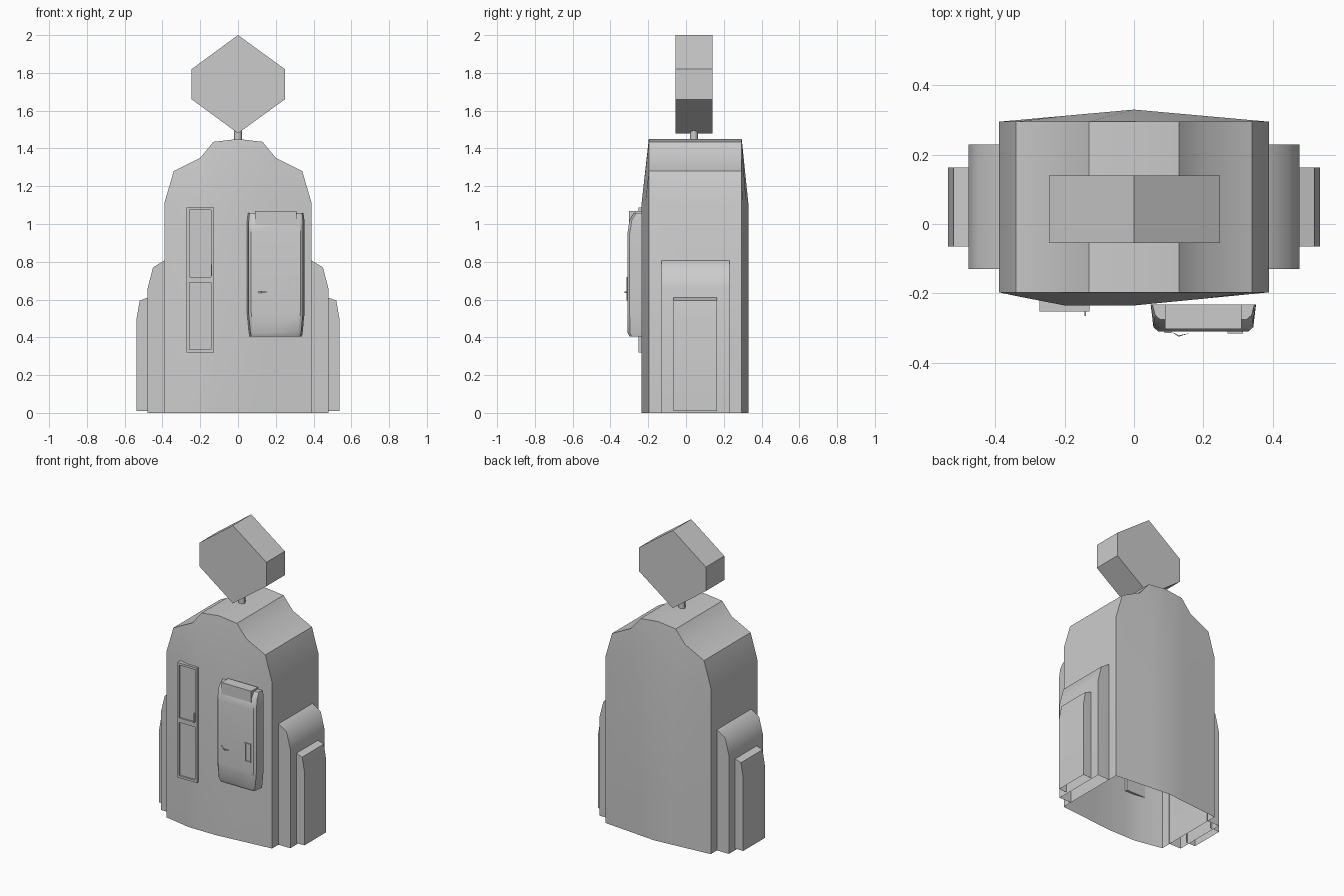
import bpy, bmesh, math

if "Cube" in bpy.data.objects:
    bpy.data.objects.remove(bpy.data.objects["Cube"])


def make(name, verts, faces, smooth=None, merge=True):
    me = bpy.data.meshes.new(name)
    bm = bmesh.new()
    vs = [bm.verts.new(v) for v in verts]
    for f in faces:
        bm.faces.new([vs[i] for i in f])
    if merge:
        bmesh.ops.remove_doubles(bm, verts=bm.verts, dist=0.0005)
        bmesh.ops.dissolve_degenerate(bm, edges=bm.edges, dist=0.0005)
    bmesh.ops.recalc_face_normals(bm, faces=bm.faces)
    bm.to_mesh(me)
    bm.free()
    ob = bpy.data.objects.new(name, me)
    bpy.context.collection.objects.link(ob)
    if smooth:
        bpy.ops.object.select_all(action='DESELECT')
        bpy.context.view_layer.objects.active = ob
        ob.select_set(True)
        bpy.ops.object.shade_smooth_by_angle(angle=math.radians(smooth))
    return ob


def box(name, x0, x1, y0, y1, z0, z1):
    v = [(x, y, z) for z in (z0, z1) for x, y in ((x0, y0), (x1, y0), (x1, y1), (x0, y1))]
    f = [(0, 1, 2, 3), (4, 5, 6, 7)] + [(i, (i + 1) % 4, (i + 1) % 4 + 4, i + 4) for i in range(4)]
    return make(name, v, f)


def loft(name, rings, smooth=None, cap_start=True, cap_end=True):
    n = len(rings[0])
    v = [p for r in rings for p in r]
    f = [(k * n + i, k * n + (i + 1) % n, (k + 1) * n + (i + 1) % n, (k + 1) * n + i)
         for k in range(len(rings) - 1) for i in range(n)]
    if cap_start:
        f.append(tuple(range(n)))
    if cap_end:
        f.append(tuple(range((len(rings) - 1) * n, len(rings) * n)))
    return make(name, v, f, smooth)


# Main shell: domed body, open underneath; one cross-section per x column
half = [(0.39, 1.11), (0.34, 1.28), (0.20, 1.35), (0.13, 1.435)]
cols = [(-x, z) for x, z in half] + [(0, 1.45)] + [(x, z) for x, z in reversed(half)]
verts, faces = [], []
for x, ztop in cols:
    t = 1 - abs(x) / 0.39
    yf, yb = -0.197 - 0.038 * t, 0.295 + 0.035 * t
    if x < 0:
        yf = -0.197 - 0.038 * min(1, t * 2.2)
    verts += [(x, yf, 0), (x, yf, 1.11), (x, -0.197, ztop),
              (x, 0.295, ztop), (x, yb, 1.11), (x, yb, 0.26), (x, yb, 0)]
n = 7
for c in range(len(cols) - 1):
    for i in range(n - 1):
        faces.append((c * n + i, c * n + i + 1, (c + 1) * n + i + 1, (c + 1) * n + i))
last = (len(cols) - 1) * n
for b in (0, last):
    faces.append((b, b + 1, b + 4, b + 5, b + 6))
make("body_shell", verts, faces, smooth=35)


# Stepped side pods, open at the bottom, with a rounded outer shoulder
def pod(name, s, profile, y0, y1, bottom):
    pts = [(profile[-1][0], bottom)] + profile[::-1] + [(profile[0][0], bottom)]
    m = len(pts)
    v = [(s * x, y, z) for y in (y0, y1) for x, z in pts]
    f = [tuple(range(m)), tuple(range(m, 2 * m))]
    f += [(i, i + 1, m + i + 1, m + i) for i in range(m - 2)]
    make(name, v, f, smooth=45)


for s, side in ((1, "right"), (-1, "left")):
    pod(side + "_inner_pod", s, [(0.385, 0.81), (0.45, 0.77), (0.478, 0.66)], -0.13, 0.23, 0.0)
    pod(side + "_outer_pod", s, [(0.47, 0.613), (0.52, 0.595), (0.537, 0.5)], -0.065, 0.163, 0.01)

# Hexagonal board on a short post
hexa = [(0, 2.0), (0.248, 1.82), (0.248, 1.66), (0, 1.48), (-0.245, 1.66), (-0.245, 1.82)]
loft("hex_board", [[(x, y, z) for x, z in hexa] for y in (-0.055, 0.14)])
ring = [(0.021 * math.cos(i * math.pi / 4), 0.042 + 0.021 * math.sin(i * math.pi / 4)) for i in range(8)]
loft("post", [[(x, y, z) for x, y in ring] for z in (1.43, 1.52)], smooth=50)

# Narrow door: frame rails around two recessed panels, plus handle
box("door_panel", -0.268, -0.132, -0.242, -0.22, 0.325, 1.08)
for nm, x0, x1 in (("left", -0.272, -0.258), ("right", -0.142, -0.128)):
    box("door_stile_" + nm, x0, x1, -0.252, -0.22, 0.32, 1.088)
for i, (z0, z1) in enumerate(((0.32, 0.335), (0.69, 0.72), (1.073, 1.088))):
    box("door_rail_%d" % i, -0.258, -0.142, -0.252, -0.22, z0, z1)
box("door_handle", -0.143, -0.138, -0.266, -0.25, 0.725, 0.785)

# Rounded cabinet hung on the front, tapering at both ends
cx, back = 0.2, -0.232
rings = []
for z, hw, yf in ((0.405, 0.138, -0.300), (0.425, 0.142, -0.309), (0.53, 0.152, -0.31),
                  (0.95, 0.152, -0.31), (1.02, 0.151, -0.299), (1.058, 0.147, -0.275)):
    rings.append([(cx - hw, back, z), (cx - hw + 0.008, yf + 0.012, z), (cx - hw + 0.022, yf, z),
                  (cx + hw - 0.022, yf, z), (cx + hw - 0.008, yf + 0.012, z), (cx + hw, back, z)])
loft("cabinet", rings, smooth=40)
box("cabinet_top_block", 0.09, 0.31, -0.303, -0.232, 0.985, 1.07)

# Cabinet slot frame and small latch
for nm, x0, x1, z0, z1 in (("left", 0.27, 0.277, 0.595, 0.72), ("right", 0.308, 0.315, 0.595, 0.72),
                           ("bottom", 0.277, 0.308, 0.595, 0.602), ("top", 0.277, 0.308, 0.713, 0.72)):
    box("slot_frame_" + nm, x0, x1, -0.316, -0.308, z0, z1)
box("latch_plate", 0.088, 0.108, -0.314, -0.308, 0.622, 0.652)
lever = [(0.108, -0.311), (0.128, -0.325), (0.162, -0.315), (0.128, -0.321)]
loft("latch_lever", [[(x, y, z) for x, y in lever] for z in (0.634, 0.642)])
